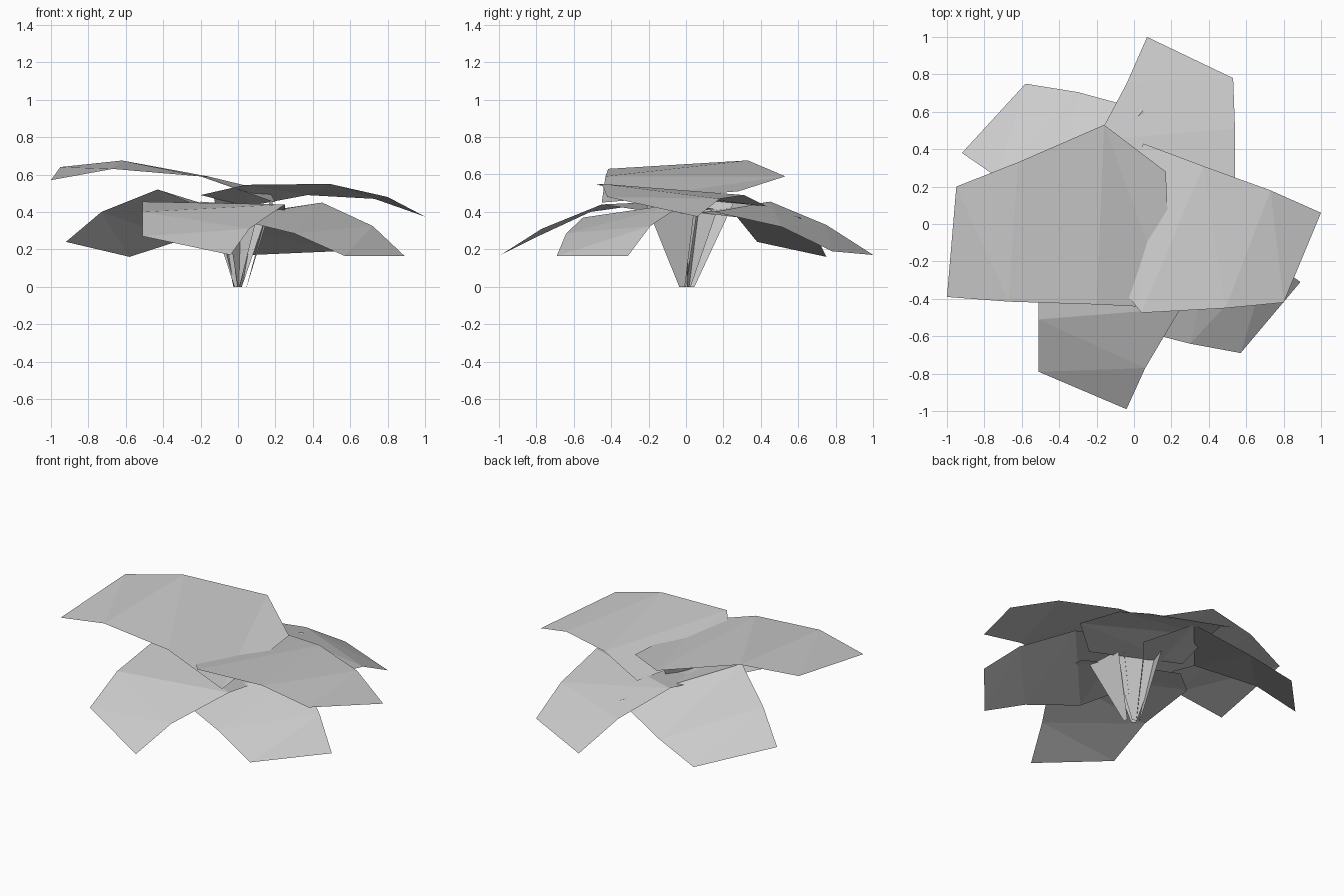
import bpy
import bmesh
from mathutils import Vector

default_cube = bpy.data.objects.get("Cube")
if default_cube:
    bpy.data.objects.remove(default_cube, do_unlink=True)

# One pale grey for the whole plant
leaf_grey = bpy.data.materials.new("pale_grey")
leaf_grey.use_nodes = True
colour = (.6, .6, .6, 1)
leaf_grey.diffuse_color = colour
for node in leaf_grey.node_tree.nodes:
    if node.type == 'BSDF_PRINCIPLED':
        node.inputs["Base Color"].default_value = colour


def add_strip(bm, rows):
    """Join successive right/left edge pairs with flat triangles."""
    verts = [[bm.verts.new(point) for point in row] for row in rows]
    for (right, left), (next_right, next_left) in zip(verts, verts[1:]):
        bm.faces.new((right, left, next_left))
        bm.faces.new((right, next_left, next_right))


def inner_edge(middle):
    """Narrow end of a low leaf, gathered around the plant's centre."""
    right, left = (Vector(point) for point in middle)
    half = (left - right) * .36
    centre = (left + right) * .08
    half.z, centre.z = half.z * .5, .4
    return centre - half, centre + half


def make_leaf(name, tip, outer, middle, inner=None):
    """Bent blade from tip to inner edge, on a wedge shaped stem."""
    inner = inner or inner_edge(middle)
    bm = bmesh.new()
    add_strip(bm, (tip, outer, middle, inner))

    # Stem: wide below the blade and almost a point at the ground
    right, left = (Vector(point) for point in inner)
    centre = (right + left) / 2
    across = (left - right).normalized()
    foot = Vector((centre.x * .25, centre.y * .25, 0))
    across_flat = Vector((across.x, across.y, 0))
    stem_top = (centre - across * .14, centre + across * .14)
    stem_foot = (foot - across_flat * .015, foot + across_flat * .015)
    add_strip(bm, (stem_top, stem_foot))

    mesh = bpy.data.meshes.new(name)
    bm.to_mesh(mesh)
    bm.free()
    mesh.materials.append(leaf_grey)
    leaf = bpy.data.objects.new(name, mesh)
    bpy.context.collection.objects.link(leaf)
    return leaf


# Two upper leaves, crossing over the centre
make_leaf(
    "upper_right_leaf",
    tip=((-.95, .2, .64), (-1, -.39, .57)),
    outer=((-.62, .33, .675), (-.67, -.415, .63)),
    middle=((-.16, .53, .59), (-.2, -.43, .59)),
    inner=((.17, .28, .51), (.2, -.45, .45)),
)
make_leaf(
    "upper_left_leaf",
    tip=((.8, -.42, .48), (1, .06, .375)),
    outer=((.49, -.45, .55), (.73, .18, .47)),
    middle=((.04, -.475, .545), (.37, .31, .49)),
    inner=((-.2, -.18, .49), (.05, .43, .43)),
)

# Four lower leaves, drooping outwards
make_leaf(
    "lower_front_leaf",
    tip=((-.51, -.79, .27), (-.04, -.99, .17)),
    outer=((-.51, -.51, .4), (.06, -.77, .31)),
    middle=((-.51, -.12, .455), (.25, -.45, .44)),
)
make_leaf(
    "lower_back_leaf",
    tip=((.53, .78, .19), (.07, 1, .17)),
    outer=((.54, .51, .32), (-.04, .75, .33)),
    middle=((.54, .15, .4), (-.2, .45, .455)),
)
make_leaf(
    "lower_left_leaf",
    tip=((.57, -.69, .165), (.89, -.31, .165)),
    outer=((.3, -.64, .285), (.72, -.19, .325)),
    middle=((-.05, -.55, .37), (.45, 0, .45)),
)
make_leaf(
    "lower_right_leaf",
    tip=((-.58, .75, .16), (-.92, .38, .24)),
    outer=((-.3, .705, .25), (-.73, .25, .4)),
    middle=((.05, .61, .37), (-.43, .04, .52)),
)
